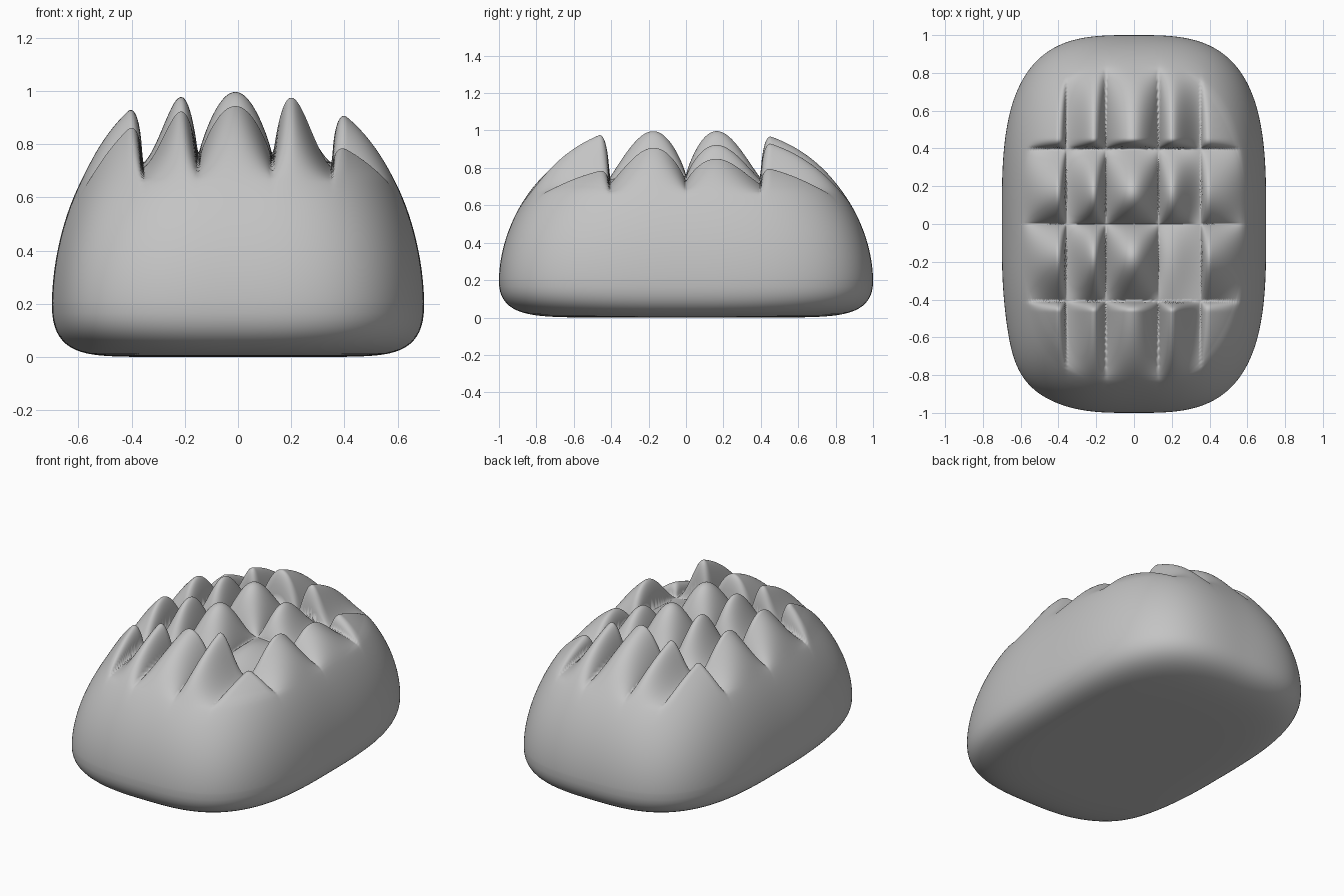
import bpy
import bmesh
import math

if "Cube" in bpy.data.objects:
    bpy.data.objects.remove(bpy.data.objects["Cube"], do_unlink=True)

HALF_WIDTH = 0.7
SEGMENTS, TOP_RINGS, BASE_RINGS = 512, 200, 28
CUTS_X = (-0.36, -0.15, 0.13, 0.355)
CUTS_Y = (-0.41, 0.0, 0.40)
# Where each inner lobe crests, as a share of its cell
CRESTS_X = (0.68, 0.5, 0.33)
CRESTS_Y = (0.56, 0.42)
# Lobes (column, row) that rise more or less than the plain dome
LOBE_RISE = {(3, 1): 0.15, (3, 0): 1.25, (3, 2): 0.75, (0, 0): 1.25, (0, 1): 1.25,
             (0, 2): 1.25, (4, 0): 0.62, (4, 1): 1.1, (4, 2): 0.75, (4, 3): 0.68,
             (2, 3): 1.1}


def lobe(value, cuts, crests):
    """Cell index and rounded lobe strength, zero on every cut."""
    cell = sum(value > c for c in cuts)
    if 0 < cell < len(cuts):
        low, high = cuts[cell - 1], cuts[cell]
        t, crest = (value - low) / (high - low), crests[cell - 1]
        if crest < 0.5:
            t, crest = 1 - t, 1 - crest
        t = t ** (math.log(0.5) / math.log(crest))
        return cell, max(0, math.sin(math.pi * t)) ** 0.8
    gap = min(abs(value - c) for c in cuts)
    t = min(1, gap / 0.055)
    return cell, math.sqrt(1 - (1 - t) ** 2)


def crust_height(x, y, s):
    """Domed crust with scored grooves that fade out down the sides."""
    dome = 0.2 + 0.8 * max(0, 1 - s ** 2.7) ** 0.55
    floor = 0.68 + 0.08 * max(0, 1 - (x / 0.6) ** 2 - (y / 0.9) ** 2)
    over = dome - floor
    if over < -0.1:
        return dome
    depth = (over + math.hypot(over, 0.03)) / 2 * min(1, (over + 0.1) / 0.1)
    i, bx = lobe(x, CUTS_X, CRESTS_X)
    j, by = lobe(y, CUTS_Y, CRESTS_Y)
    return dome - depth * (1 - bx * by * LOBE_RISE.get((i, j), 1))


def base_height(x, y, s):
    """Flat underside with a rounded rim."""
    return 0.2 * (1 - max(0, 1 - s ** 9) ** 0.41)


def outline(angle, s):
    """Rounded plan, squarer low down, with a slight bulge on one front corner."""
    c, n = math.cos(angle), math.sin(angle)
    power = 2.6 + 0.6 * s ** 4
    r = s * (abs(c / HALF_WIDTH) ** power + abs(n) ** power) ** (-1 / power)
    off = (angle - math.radians(233)) / 0.2
    r *= 1 + 0.025 * math.exp(-off * off) * max(0, (s - 0.75) / 0.25)
    return r * c, r * n


def add_ring(bm, s, height):
    ring = []
    for k in range(SEGMENTS):
        x, y = outline(math.tau * k / SEGMENTS, s)
        ring.append(bm.verts.new((x, y, height(x, y, s))))
    return ring


# Rings from the underside, round the rim and up to the crown
bm = bmesh.new()
rings = [add_ring(bm, math.sin(math.pi / 2 * k / BASE_RINGS), base_height)
         for k in range(5, BASE_RINGS + 1)]
rings += [add_ring(bm, math.sin(math.pi / 2 * k / TOP_RINGS), crust_height)
          for k in range(TOP_RINGS - 1, 0, -1)]
for a, b in zip(rings, rings[1:]):
    for k in range(SEGMENTS):
        m = (k + 1) % SEGMENTS
        bm.faces.new((a[k], a[m], b[m], b[k]))
bm.faces.new(rings[0][::-1])
crown = bm.verts.new((0, 0, crust_height(0, 0, 0)))
for k in range(SEGMENTS):
    bm.faces.new((rings[-1][k], rings[-1][(k + 1) % SEGMENTS], crown))
bmesh.ops.recalc_face_normals(bm, faces=bm.faces[:])
for face in bm.faces:
    face.smooth = True

mesh = bpy.data.meshes.new("scored_loaf")
bm.to_mesh(mesh)
bm.free()
loaf = bpy.data.objects.new("scored_loaf", mesh)
bpy.context.collection.objects.link(loaf)

# Plain grey crust
crust = bpy.data.materials.new("plain_grey")
crust.use_nodes = True
grey = (0.55, 0.55, 0.55, 1)
crust.diffuse_color = grey
crust.node_tree.nodes["Principled BSDF"].inputs["Base Color"].default_value = grey
mesh.materials.append(crust)
